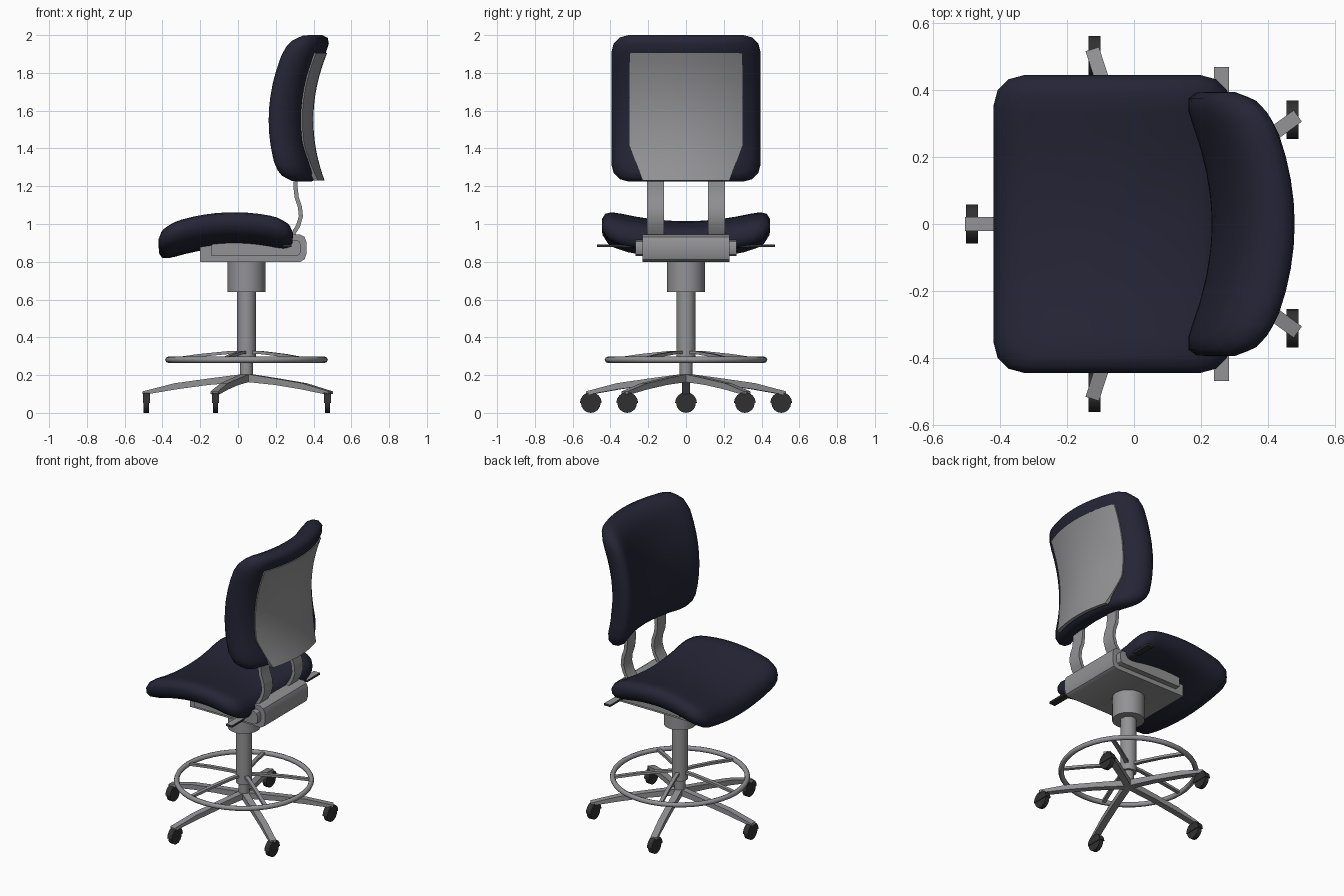
import bpy, bmesh, math
from mathutils import Matrix, Vector

if "Cube" in bpy.data.objects:
    bpy.data.objects.remove(bpy.data.objects["Cube"])

def material(name, rgb):
    m = bpy.data.materials.new(name)
    m.diffuse_color = (*rgb, 1)
    m.use_nodes = True
    m.node_tree.nodes["Principled BSDF"].inputs["Base Color"].default_value = m.diffuse_color
    return m

NAVY = material("navy fabric", (0.018, 0.018, 0.037))
GREY = material("grey metal", (0.29, 0.29, 0.30))
BLACK = material("black rubber", (0.03, 0.03, 0.03))
CX = 0.045                                  # column axis
LEG_ANGLES = [math.pi + i * math.tau / 5 for i in range(5)]

def finish(name, bm, mats, angle=40):
    bmesh.ops.recalc_face_normals(bm, faces=bm.faces)
    me = bpy.data.meshes.new(name)
    bm.to_mesh(me)
    bm.free()
    ob = bpy.data.objects.new(name, me)
    bpy.context.collection.objects.link(ob)
    for m in mats:
        me.materials.append(m)
    bpy.ops.object.select_all(action='DESELECT')
    ob.select_set(True)
    bpy.context.view_layer.objects.active = ob
    bpy.ops.object.shade_smooth_by_angle(angle=math.radians(angle))
    return ob

def prism(name, outline, y0, y1, mat, matrix=Matrix(), angle=30):
    """Outline in x/z pulled along y."""
    bm = bmesh.new()
    a = [bm.verts.new((x, y0, z)) for x, z in outline]
    b = [bm.verts.new((x, y1, z)) for x, z in outline]
    n = len(a)
    bm.faces.new(a)
    bm.faces.new(b[::-1])
    for i in range(n):
        bm.faces.new((a[i], b[i], b[(i + 1) % n], a[(i + 1) % n]))
    bm.transform(matrix)
    return finish(name, bm, [mat], angle)

def box(x0, x1, z0, z1):
    return [(x0, z0), (x1, z0), (x1, z1), (x0, z1)]

def cylinder(name, r, z0, z1, mat, segs=24):
    bm = bmesh.new()
    bmesh.ops.create_cone(bm, cap_ends=True, segments=segs, radius1=r, radius2=r, depth=z1 - z0,
                          matrix=Matrix.Translation((CX, 0, (z0 + z1) / 2)))
    return finish(name, bm, [mat])

def strip(path, t):
    """Closed outline of thickness t around a path."""
    left, right = [], []
    for i, p in enumerate(path):
        d = (Vector(path[min(i + 1, len(path) - 1)]) - Vector(path[max(i - 1, 0)])).normalized()
        n = Vector((-d.y, d.x)) * t / 2
        left.append(tuple(Vector(p) + n))
        right.append(tuple(Vector(p) - n))
    return left + right[::-1]

def rounded_rect(a, b, r, corner=3, side=8):
    pts = []
    for k, (sx, sy) in enumerate(((1, 1), (-1, 1), (-1, -1), (1, -1))):
        for i in range(corner + 1):
            t = (k + i / corner) * math.pi / 2
            pts.append(Vector((sx * (a - r) + r * math.cos(t), sy * (b - r) + r * math.sin(t))))
    out, n = [], len(pts)
    for i, p in enumerate(pts):
        q = pts[(i + 1) % n]
        steps = side if (i + 1) % (corner + 1) == 0 else 1
        out += [p.lerp(q, s / steps) for s in range(steps)]
    return out

RINGS = [(0.2, -1), (0.4, -1), (0.6, -1), (0.75, -0.99), (0.86, -0.93), (0.95, -0.72), (0.995, -0.3),
         (1, 0.2), (0.96, 0.68), (0.88, 0.93), (0.75, 1), (0.6, 1), (0.4, 1), (0.2, 1)]

def cushion(name, a, b, r, place):
    """Padded slab from nested rounded rectangles, bent by place(u, v, t)."""
    bm = bmesh.new()
    outline = rounded_rect(a, b, r)
    loops = [[bm.verts.new(place(p.x * s, p.y * s, t)) for p in outline] for s, t in RINGS]
    n = len(outline)
    for l0, l1 in zip(loops, loops[1:]):
        for i in range(n):
            bm.faces.new((l0[i], l0[(i + 1) % n], l1[(i + 1) % n], l1[i]))
    for loop, t in ((loops[0], -1), (loops[-1], 1)):
        c = bm.verts.new(place(0, 0, t))
        for i in range(n):
            bm.faces.new((loop[i], loop[(i + 1) % n], c))
    return finish(name, bm, [NAVY], 80)

# Seat: saddle-shaped cushion
def seat_place(u, v, t):
    x = u - 0.065
    return (x, v, 0.945 + 0.06 * (v / 0.42) ** 2 - 0.5 * (x + 0.02) ** 2 + 0.07 * t)
cushion("seat", 0.355, 0.445, 0.09, seat_place)

# Backrest: cushion wrapping round the sitter
def back_place(u, v, t):
    z = v + 1.6125
    return (0.312 + 0.08 * t - 0.08 * (u / 0.35) ** 2 + 0.075 * ((z - 1.55) / 0.36) ** 2, u, z)
cushion("backrest", 0.395, 0.3875, 0.09, back_place)

# Backrest rear panel, narrowing at the bottom
bm = bmesh.new()
NU, NV = 16, 18
layers = []
for t in (1.09, 0.8):
    grid = []
    for j in range(NV + 1):
        z = 1.23 + 0.675 * j / NV
        w = 0.3 if z > 1.42 else 0.3 - 0.07 * (1.42 - z) / 0.19
        grid.append([bm.verts.new(back_place(w * (2 * i / NU - 1), z - 1.6125, t)) for i in range(NU + 1)])
    for j in range(NV):
        for i in range(NU):
            bm.faces.new((grid[j][i], grid[j][i + 1], grid[j + 1][i + 1], grid[j + 1][i]))
    layers.append(grid)
rims = [g[0] + [r[-1] for r in g[1:]] + g[-1][-2::-1] + [r[0] for r in g[-2:0:-1]] for g in layers]
for i in range(len(rims[0])):
    k = (i + 1) % len(rims[0])
    bm.faces.new((rims[0][i], rims[0][k], rims[1][k], rims[1][i]))
finish("backrest_panel", bm, [GREY])

# Bent straps holding the backrest
strap = [(0.26, 0.9), (0.29, 0.945), (0.318, 0.99), (0.333, 1.04), (0.328, 1.09),
         (0.311, 1.14), (0.305, 1.19), (0.306, 1.3)]
for side, y in (("left", 0.162), ("right", -0.162)):
    prism(side + "_back_strap", strip(strap, 0.022), y - 0.045, y + 0.045, GREY, angle=45)

# Tilt mechanism under the seat
body = [(-0.2, 0.8), (0.33, 0.8), (0.352, 0.812), (0.362, 0.84), (0.362, 0.905), (0.352, 0.932),
        (0.33, 0.944), (0.27, 0.944), (0.24, 0.925), (-0.2, 0.925)]
prism("mechanism", body, -0.23, 0.23, GREY)
cover = [(-0.14, 0.83), (0.31, 0.83), (0.325, 0.838), (0.333, 0.855), (0.333, 0.89), (0.325, 0.908),
         (0.31, 0.916), (-0.14, 0.916)]
for side, s in (("left", 1), ("right", -1)):
    prism(side + "_cover", cover, s * 0.225, s * 0.267, GREY)
    # Lever: black stem, paddle grey on top
    prism(side + "_lever_stem", box(0.252, 0.272, 0.876, 0.89), s * 0.26, s * 0.345, BLACK)
    paddle = prism(side + "_lever_paddle", box(0.239, 0.284, 0.878, 0.892), s * 0.335, s * 0.47, BLACK)
    paddle.data.materials.append(GREY)
    for f in paddle.data.polygons:
        f.material_index = int(f.normal.z > 0.5)

# Column
cylinder("column_sleeve", 0.1, 0.64, 0.81, GREY)
cylinder("column", 0.05, 0.27, 0.65, GREY)
cylinder("column_foot", 0.034, 0.165, 0.28, GREY)

# Foot ring with spokes
bm = bmesh.new()
R, r, N, M = 0.414, 0.0165, 40, 8
tube = [[bm.verts.new((CX + (R + r * math.cos(b * math.tau / M)) * math.cos(a * math.tau / N),
                       (R + r * math.cos(b * math.tau / M)) * math.sin(a * math.tau / N),
                       0.281 + r * math.sin(b * math.tau / M))) for b in range(M)] for a in range(N)]
for a in range(N):
    for b in range(M):
        c, d = (a + 1) % N, (b + 1) % M
        bm.faces.new((tube[a][b], tube[c][b], tube[c][d], tube[a][d]))
finish("foot_ring", bm, [GREY], 60)
spoke = [(0.02, 0.322), (0.1, 0.319), (0.25, 0.304), (0.41, 0.281)]
leg = [(0, 0.165), (0.2, 0.148), (0.37, 0.125), (0.53, 0.098), (0.55, 0.1), (0.55, 0.114),
       (0.38, 0.157), (0.2, 0.182), (0, 0.208)]

for i, ang in enumerate(LEG_ANGLES, 1):
    turn = Matrix.Translation((CX, 0, 0)) @ Matrix.Rotation(ang, 4, 'Z')
    prism(f"ring_spoke_{i}", strip(spoke, 0.016), -0.012, 0.012, GREY, turn)
    prism(f"base_leg_{i}", leg, -0.021, 0.021, GREY, turn)
    # Casters, all rolling along y
    wx, wy = CX + 0.53 * math.cos(ang), 0.53 * math.sin(ang)
    roll = Matrix.Translation((wx, wy, 0.052)) @ Matrix.Rotation(math.pi / 2, 4, 'Z')
    wheel = [(0.052 * math.cos(k * math.tau / 16), 0.052 * math.sin(k * math.tau / 16)) for k in range(16)]
    hood = [(0.058 * math.cos(k * math.pi / 8), 0.058 * math.sin(k * math.pi / 8)) for k in range(9)]
    prism(f"caster_wheel_{i}", wheel, -0.014, 0.014, BLACK, roll)
    prism(f"caster_hood_{i}", hood, -0.018, 0.018, BLACK, roll)
